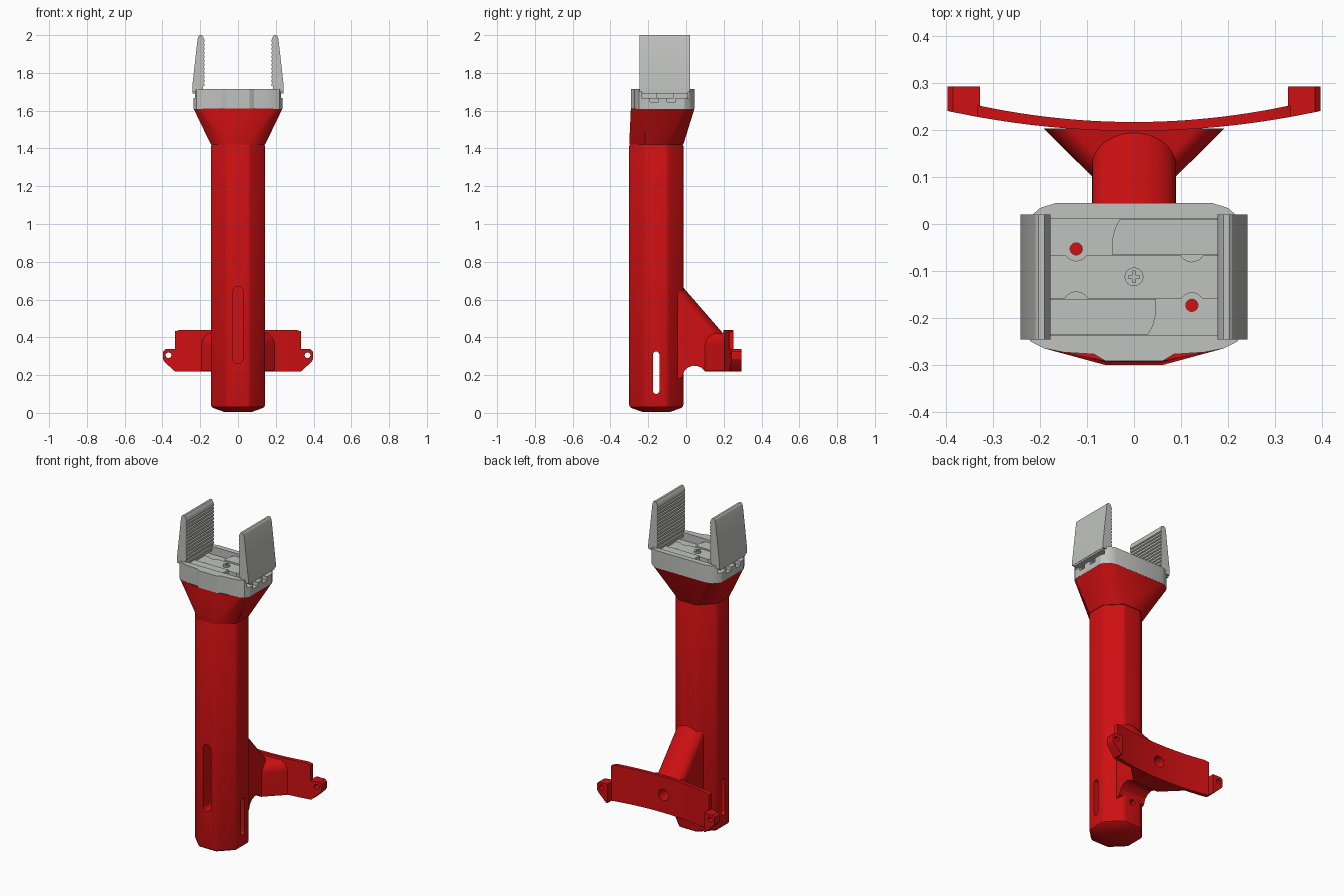
import bpy, bmesh, math
from mathutils import Vector

if "Cube" in bpy.data.objects:
    bpy.data.objects.remove(bpy.data.objects["Cube"])


def material(name, rgb):
    m = bpy.data.materials.new(name)
    m.diffuse_color = (*rgb, 1)
    m.use_nodes = True
    m.node_tree.nodes["Principled BSDF"].inputs["Base Color"].default_value = m.diffuse_color
    return m


RED = material("red plastic", (0.62, 0.005, 0.006))
GREY = material("light grey plastic", (0.53, 0.54, 0.52))
CY = -0.1575                      # y of the column axis


def make(name, bm, mat):
    bmesh.ops.recalc_face_normals(bm, faces=bm.faces)
    me = bpy.data.meshes.new(name)
    bm.to_mesh(me)
    bm.free()
    me.materials.append(mat)
    ob = bpy.data.objects.new(name, me)
    bpy.context.collection.objects.link(ob)
    return ob


def loft(name, rings, mat):
    """Skin a list of equal-length point rings and cap both ends."""
    bm = bmesh.new()
    vs = [[bm.verts.new(p) for p in r] for r in rings]
    n = len(rings[0])
    for a, b in zip(vs, vs[1:]):
        for i in range(n):
            bm.faces.new((a[i], a[(i + 1) % n], b[(i + 1) % n], b[i]))
    bm.faces.new(vs[0])
    bm.faces.new(vs[-1])
    return make(name, bm, mat)


def prism(name, pts, axis, lo, hi, mat):
    """Extrude a 2D outline along x, y or z."""
    put = {'x': lambda p, d: (d, p[0], p[1]),
           'y': lambda p, d: (p[0], d, p[1]),
           'z': lambda p, d: (p[0], p[1], d)}[axis]
    return loft(name, [[put(p, d) for p in pts] for d in (lo, hi)], mat)


def box(name, x0, x1, y0, y1, z0, z1, mat):
    return prism(name, [(x0, y0), (x1, y0), (x1, y1), (x0, y1)], 'z', z0, z1, mat)


def circle(cx, cy, r, n=24):
    return [(cx + r * math.cos(2 * math.pi * i / n),
             cy + r * math.sin(2 * math.pi * i / n)) for i in range(n)]


def slot(cx, z0, z1, r):
    """Vertical slot outline with round ends."""
    arc = [math.pi * i / 10 for i in range(11)]
    return ([(cx + r * math.cos(t), z1 - r + r * math.sin(t)) for t in arc] +
            [(cx - r * math.cos(t), z0 + r - r * math.sin(t)) for t in arc])


def apply_mod(ob, mod):
    bpy.context.view_layer.objects.active = ob
    bpy.ops.object.modifier_apply(modifier=mod.name)


def cut(ob, *cutters):
    for c in cutters:
        mod = ob.modifiers.new("cut", 'BOOLEAN')
        mod.operation, mod.solver, mod.object = 'DIFFERENCE', 'EXACT', c
        apply_mod(ob, mod)
        bpy.data.objects.remove(c)


def bevel(ob, width, segments=2, angle=30):
    mod = ob.modifiers.new("bevel", 'BEVEL')
    mod.width, mod.segments = width, segments
    mod.limit_method, mod.angle_limit = 'ANGLE', math.radians(angle)
    apply_mod(ob, mod)


# Octagonal column with rounded edges and a tapered foot
def octagon(apothem, z):
    r = apothem / math.cos(math.pi / 8)
    return [(r * math.cos(math.pi * (i + .5) / 4),
             CY + r * math.sin(math.pi * (i + .5) / 4), z) for i in range(8)]


column = loft("column", [octagon(0.07, 0.004), octagon(0.143, 0.03),
                         octagon(0.143, 1.425)], RED)
bevel(column, 0.012)
cut(column,
    prism("front_slot_cutter", slot(0, 0.26, 0.67, 0.026), 'y', -0.4, -0.19, RED),
    prism("side_slot_cutter", slot(-0.158, 0.1, 0.325, 0.017), 'x', -0.3, 0.3, RED),
    prism("back_hole_cutter", circle(0, 0.17, 0.018), 'y', -0.1, 0.1, RED))

# Head outline, shared by the flare and the collar
half = [(0.06, -0.292), (0.085, -0.277), (0.15, -0.273), (0.19, -0.265),
        (0.22, -0.25), (0.236, -0.22), (0.236, -0.01), (0.225, 0.012),
        (0.2, 0.034), (0.165, 0.045)]
head = half + [(-x, y) for x, y in reversed(half)]

# Flare blending the column into the head
bm = bmesh.new()
for p in octagon(0.143, 1.42) + [(x, y, 1.612) for x, y in head]:
    bm.verts.new(p)
bmesh.ops.convex_hull(bm, input=bm.verts)
make("flare", bm, RED)

# Collar with the jaw channel, side notches and screw holes
collar = prism("collar", head, 'z', 1.61, 1.716, GREY)
cut(collar, box("channel_cutter", -0.3, 0.3, -0.236, 0.012, 1.668, 1.8, GREY))
for s in (-1, 1):
    for y in (-0.19, -0.1):
        cut(collar, box("notch_cutter", s * 0.2, s * 0.3, y, y + 0.045, 1.645, 1.69, GREY))
    cut(collar, prism("screw_hole_cutter", circle(-s * 0.123, CY + 0.0445 + s * 0.06, 0.013),
                      'z', 1.63, 1.75, GREY))
    prism("screw_hole_floor", circle(-s * 0.123, CY + 0.0445 + s * 0.06, 0.013),
          'z', 1.658, 1.664, RED)

# Central guide rail and its screw
box("guide_rail", -0.178, 0.178, -0.158, -0.067, 1.66, 1.692, GREY).name = "guide_rail"
rail = bpy.data.objects["guide_rail"]
cut(rail, *[prism("clearance_cutter", circle(s * 0.123, -0.1125 + s * -0.06, 0.026),
                  'z', 1.6, 1.8, GREY) for s in (-1, 1)],
    *[prism("bump_cutter", circle(s * 0.123, -0.1125 + s * 0.06, 0.028),
            'z', 1.6, 1.8, GREY) for s in (-1, 1)])
screw = prism("pivot_screw", circle(0, -0.1125, 0.02), 'z', 1.68, 1.702, GREY)
cut(screw, box("cross_cutter", -0.012, 0.012, -0.1155, -0.1095, 1.694, 1.72, GREY),
    box("cross_cutter", -0.003, 0.003, -0.1245, -0.1005, 1.694, 1.72, GREY))

# Jaws with ridged inner faces, feet and sliding arms
for s, side in ((-1, "left"), (1, "right")):
    prof = [(0.185, 1.7), (0.242, 1.7), (0.242, 1.73), (0.214, 1.98), (0.209, 1.995),
            (0.203, 2.0), (0.19, 2.0), (0.184, 1.99)]
    for i in range(12):
        z = 1.975 - i * 0.021
        prof += [(0.178, z), (0.178, z - 0.012), (0.184, z - 0.016)]
    prism(side + "_jaw", [(s * x, z) for x, z in prof], 'y', -0.246, 0.02, GREY)
    box(side + "_jaw_foot", s * 0.182, s * 0.24, -0.234, 0.01, 1.69, 1.705, GREY)
    arm = [(0.2, 0.01), (-0.03, 0.01), (-0.04, -0.008), (-0.046, -0.03),
           (-0.047, -0.065), (0.2, -0.065)]
    prism(side + "_jaw_arm", [(s * x, -0.1125 + s * (y + 0.1125)) for x, y in arm],
          'z', 1.664, 1.7, GREY)


# Arched section used by the neck and its spread foot
def arch(y, w, zb, zt, r):
    pts = [(-w, y, zb), (w, y, zb)]
    for c, t0 in ((w - r, 0), (r - w, math.pi / 2)):
        pts += [(c + r * math.cos(t0 + math.pi * i / 20), y,
                 zt - r + r * math.sin(t0 + math.pi * i / 20)) for i in range(11)]
    return pts


neck = loft("neck", [arch(y, 0.089, zb, 0.67 - 1.15 * (y + 0.02), 0.0885) for y, zb in
                     ((-0.09, 0.15), (-0.02, 0.19), (-0.01, 0.22), (0.01, 0.24),
                      (0.035, 0.25), (0.06, 0.248), (0.08, 0.24), (0.1, 0.22),
                      (0.2, 0.22))], RED)
spread = loft("neck_spread", [arch(0.1, 0.088, 0.221, 0.415, 0.06),
                              arch(0.203, 0.192, 0.221, 0.425, 0.06)], RED)

# Curved mounting plate
rings = []
for i in range(25):
    x = -0.333 + 0.666 * i / 24
    f, b = 0.198 + 0.27 * x * x, 0.217 + 0.32 * x * x
    top = 0.44 - (0.008 if i in (0, 24) else 0)
    rings.append([(x, f, 0.22), (x, b, 0.22), (x, b, top), (x, f, top)])
plate = loft("mounting_plate", rings, RED)
for ob, deep in ((neck, 0.05), (spread, 0.06), (plate, 0.1)):
    cut(ob, prism("mount_hole_cutter", circle(0, 0.33, 0.034), 'y', deep, 0.4, RED))

# Ears with bolt holes
for s, side in ((-1, "left"), (1, "right")):
    outline = [(0.328, 0.22), (0.338, 0.222), (0.39, 0.272), (0.397, 0.285), (0.397, 0.325),
               (0.385, 0.337), (0.328, 0.337)]
    ear = prism(side + "_ear", [(s * x, z) for x, z in outline], 'y', 0.236, 0.293, RED)
    for v in ear.data.vertices:          # front face follows the plate curve
        if v.co.y < 0.26:
            v.co.y = 0.198 + 0.27 * v.co.x ** 2
    cut(ear, prism("ear_hole_cutter", circle(s * 0.368, 0.305, 0.015), 'y', 0.1, 0.4, RED))

# Smooth curved surfaces, keep edges sharp
bpy.ops.object.select_all(action='DESELECT')
for ob in bpy.context.scene.objects:
    ob.select_set(True)
    bpy.context.view_layer.objects.active = ob
bpy.ops.object.shade_smooth_by_angle(angle=math.radians(25))
